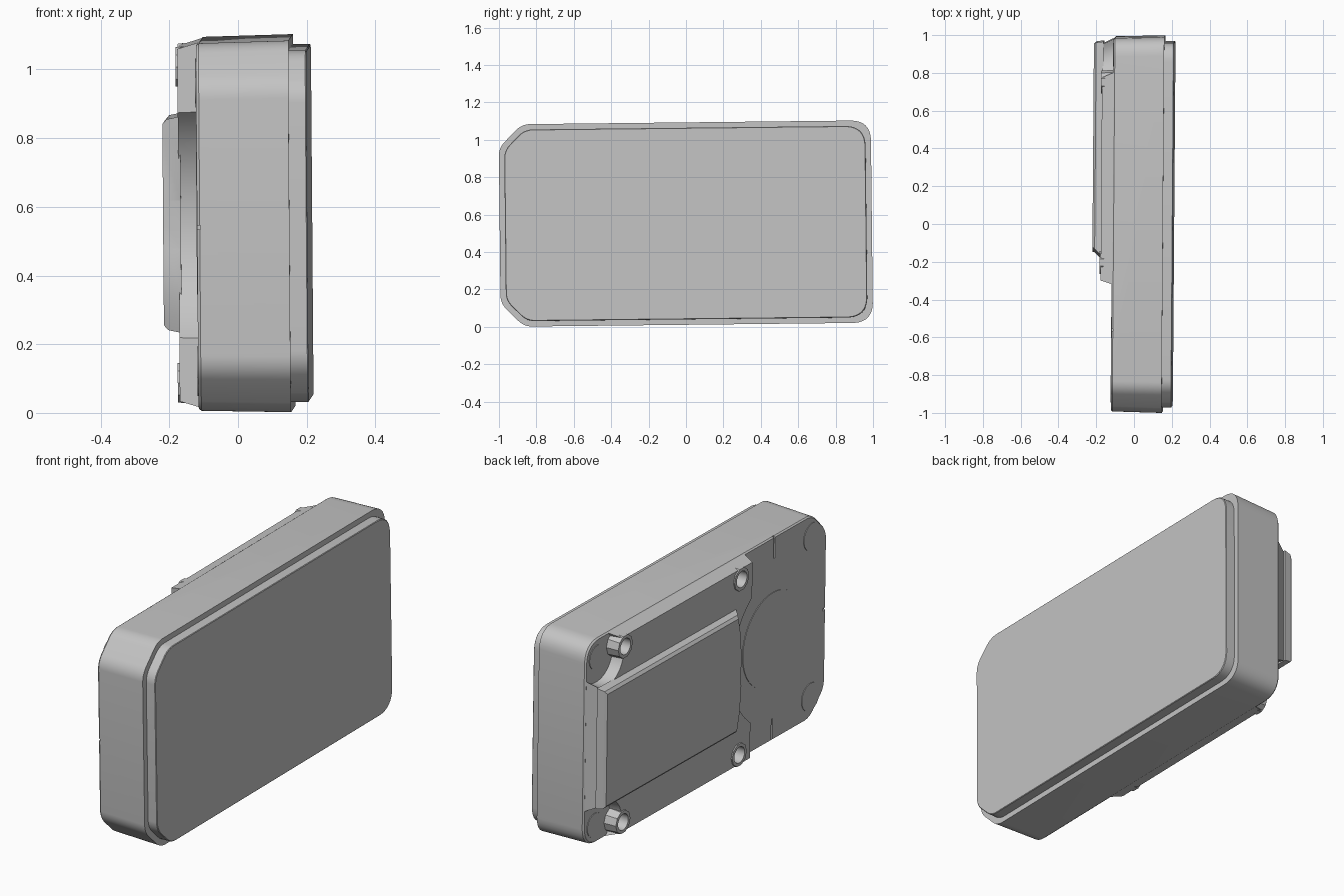
import bpy, bmesh
from math import cos, sin, acos, asin, sqrt, pi, radians
from mathutils import Matrix, Vector

if "Cube" in bpy.data.objects:
    bpy.data.objects.remove(bpy.data.objects["Cube"])

# One grey plastic
grey = bpy.data.materials.new("grey_plastic")
grey.diffuse_color = (0.55, 0.55, 0.55, 1)
grey.use_nodes = True
grey.node_tree.nodes["Principled BSDF"].inputs["Base Color"].default_value = grey.diffuse_color

# The whole case leans very slightly
POSE = (Matrix.Translation((0, 0, 0.551)) @ Matrix.Rotation(-0.0075, 4, 'Z')
        @ Matrix.Rotation(-0.0075, 4, 'Y') @ Matrix.Rotation(0.011, 4, 'X'))


def loft(name, *sections):
    """Skin (x, [(y, z), ...]) sections and cap both ends; all in the case's own frame."""
    bm = bmesh.new()
    rings = [[bm.verts.new((x, y, z)) for y, z in pts] for x, pts in sections]
    n = len(rings[0])
    for a, b in zip(rings, rings[1:]):
        for i in range(n):
            j = (i + 1) % n
            bm.faces.new((a[i], a[j], b[j], b[i]))
    bm.faces.new(rings[0])
    bm.faces.new(rings[-1])
    bmesh.ops.recalc_face_normals(bm, faces=bm.faces)
    bm.transform(POSE)
    me = bpy.data.meshes.new(name)
    bm.to_mesh(me)
    bm.free()
    me.materials.append(grey)
    ob = bpy.data.objects.new(name, me)
    bpy.context.collection.objects.link(ob)
    return ob


def circle(y, z, r, n=32):
    return [(y + r * cos(2 * pi * i / n), z + r * sin(2 * pi * i / n)) for i in range(n)]


def box(y0, y1, z0, z1):
    return [(y0, z0), (y1, z0), (y1, z1), (y0, z1)]


def mirrored(half):
    """Close an outline whose first point lies on z = 0."""
    return half + [(y, -z) for y, z in reversed(half[1:])]


def fillet(points, cuts, steps=8):
    out = []
    n = len(points)
    for i, (p, c) in enumerate(zip(points, cuts)):
        p = Vector(p)
        a = p + (Vector(points[i - 1]) - p).normalized() * c
        b = p + (Vector(points[(i + 1) % n]) - p).normalized() * c
        for k in range(steps + 1):
            t = k / steps
            q = a * (1 - t) ** 2 + p * 2 * t * (1 - t) * 0.9 + b * t * t + (a + b) * 0.1 * t * (1 - t)
            out.append((q.x, q.y))
    return out


def case_outline(e):
    """Rectangle with chamfered corners at -y and round corners at +y, inset by e."""
    y, z, c = 0.995 - e, 0.541 - e, 0.125 - 0.5 * e
    pts = [(-y, -z + c), (-y + c, -z), (y, -z), (y, z), (-y + c, z), (-y, z - c)]
    return fillet(pts, [0.04, 0.04, 0.1, 0.1, 0.04, 0.04])


def cut(ob, cutters):
    for c in cutters:
        m = ob.modifiers.new("cut", 'BOOLEAN')
        m.operation, m.object, m.solver = 'DIFFERENCE', c, 'EXACT'
        bpy.context.view_layer.objects.active = ob
        bpy.ops.object.modifier_apply(modifier=m.name)
        bpy.data.objects.remove(c)


# Main case and the front panel standing proud of it
body = loft("case_body", (-0.112, case_outline(0.012)), (-0.104, case_outline(0.006)),
            (0.157, case_outline(0)))
loft("front_panel", (0.15, case_outline(0.029)), (0.206, case_outline(0.029)),
     (0.209, case_outline(0.032)))

# Narrow slots in the back of the case
cut(body, [loft("slot_cutter", (-0.13, box(*b)), (-0.102, box(*b))) for b in (
    (-0.562, -0.552, 0.42, 0.56), (-0.562, -0.552, -0.56, -0.42), (-1.02, -0.965, -0.006, 0.006))]
    )

# Round pads on the back: large fan cover and four feet
loft("round_cover", (-0.105, circle(-0.55, 0, 0.245, 64)), (-0.115, circle(-0.55, 0, 0.245, 64)))
for s in (1, -1):
    for y, z, r in ((-0.87, 0.42, 0.072), (0.9, 0.44, 0.062)):
        pad = circle(y, s * z, r)
        loft("foot_pad", (-0.105, pad), (-0.115, pad))


def step_outline(e):
    """Raised back: arc around the round cover, notches around the +y feet."""
    r, front, hy, hz = 0.405 + e / 2, -0.315 + e, 0.986 - 1.6 * e, 0.533 - e
    a = acos((front + 0.55) / r)
    half = [(-0.55 + r * cos(a * i / 12), r * sin(a * i / 12)) for i in range(13)]
    half.append((front, hz))
    R = 0.13 + e / 2
    a0 = pi - asin((hz - 0.44) / R)
    a1 = 2 * pi - acos((hy - 0.9) / R)
    half += [(0.9 + R * cos(a0 + (a1 - a0) * i / 12), 0.44 + R * sin(a0 + (a1 - a0) * i / 12))
             for i in range(13)]
    return mirrored(half)


step = loft("raised_back", (-0.105, step_outline(0)), (-0.171, step_outline(0.02)))

# Screw bosses with open holes
bosses, holes = [], []
for y in (-0.2, 0.755):
    for s in (1, -1):
        c = (y, s * 0.46)
        boss = loft("screw_boss", (-0.112, circle(*c, 0.066, 10)), (-0.177, circle(*c, 0.06, 10)))
        cut(boss, [loft("hole_cutter", (-0.2, circle(*c, 0.043, 16)), (-0.113, circle(*c, 0.04, 16)))])
        holes.append(loft("hole_cutter", (-0.2, circle(*c, 0.043, 16)),
                          (-0.1, circle(*c, 0.04, 16))))
cut(step, holes)


def plate_outline(e, front):
    return mirrored([(-0.146, 0), (-0.15, 0.07), (front, 0.2), (front + 0.02, 0.315 - e),
                     (0.968 - 0.6 * e, 0.315 - e)])


# Thick plate on the raised back, with sloped edges
loft("back_plate", (-0.165, plate_outline(0, -0.19)), (-0.205, plate_outline(0.008, -0.15)),
     (-0.217, plate_outline(0.022, -0.14)))

# Smooth the curved walls, keep hard edges
bpy.ops.object.select_all(action='SELECT')
bpy.context.view_layer.objects.active = body
bpy.ops.object.shade_smooth_by_angle(angle=radians(25))
